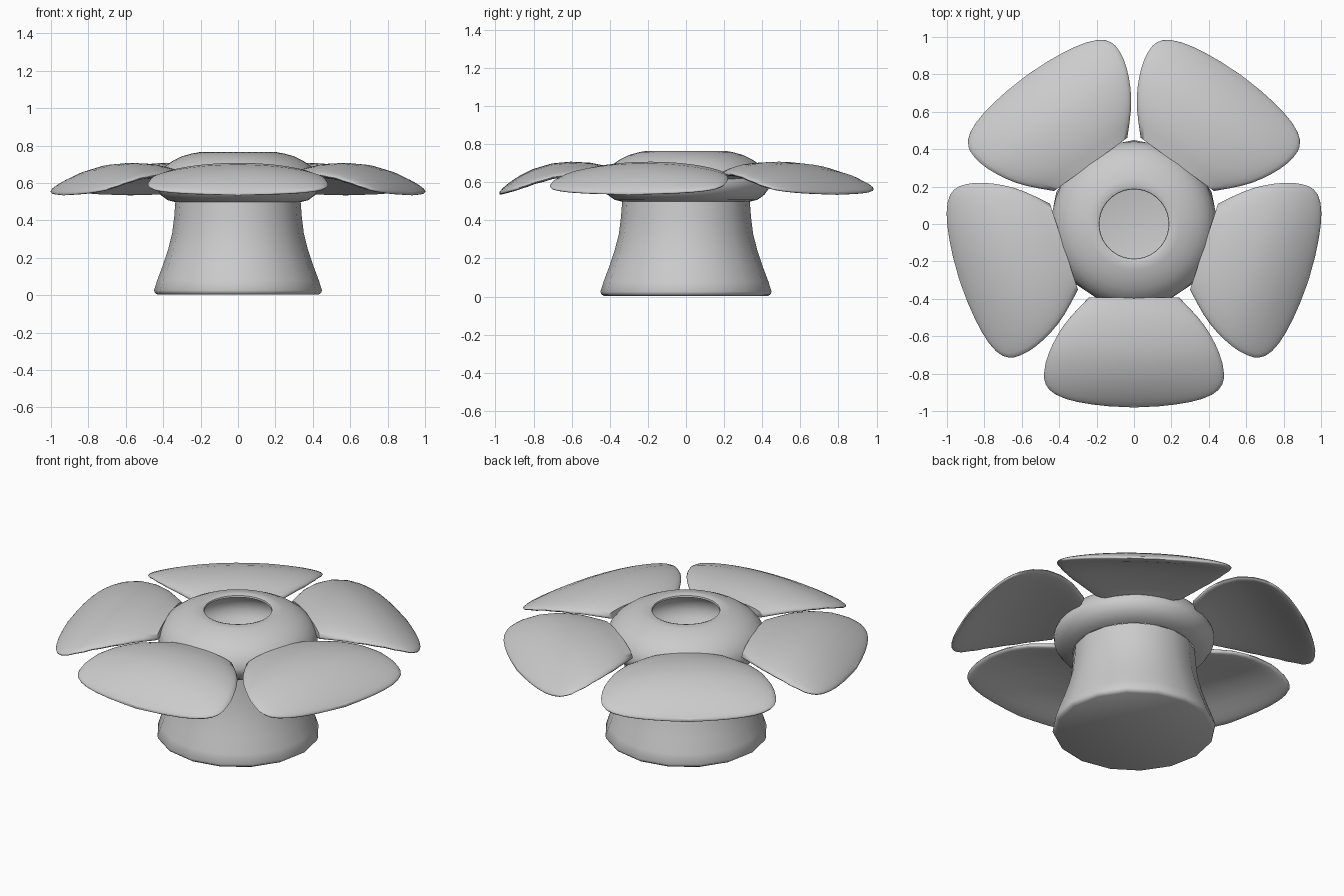
import bpy, bmesh, math
from mathutils import Matrix

if "Cube" in bpy.data.objects:
    bpy.data.objects.remove(bpy.data.objects["Cube"])


def finish(name, bm, angle=40):
    bmesh.ops.remove_doubles(bm, verts=bm.verts, dist=1e-5)
    bmesh.ops.recalc_face_normals(bm, faces=bm.faces)
    mesh = bpy.data.meshes.new(name)
    bm.to_mesh(mesh)
    bm.free()
    ob = bpy.data.objects.new(name, mesh)
    bpy.context.collection.objects.link(ob)
    bpy.ops.object.select_all(action='DESELECT')
    ob.select_set(True)
    bpy.context.view_layer.objects.active = ob
    bpy.ops.object.shade_smooth_by_angle(angle=math.radians(angle))
    return ob


def loft(bm, rings, cap_start=True, cap_end=True):
    # bridge equal-length closed rings of points, optionally capping the ends
    loops = [[bm.verts.new(p) for p in ring] for ring in rings]
    n = len(loops[0])
    for a, b in zip(loops, loops[1:]):
        for i in range(n):
            j = (i + 1) % n
            bm.faces.new((a[i], a[j], b[j], b[i]))
    if cap_start:
        bm.faces.new(loops[0])
    if cap_end:
        bm.faces.new(loops[-1])


def lathe(name, profile, segs, cap_start, cap_end):
    bm = bmesh.new()
    angles = [2 * math.pi * i / segs for i in range(segs)]
    loft(bm, [[(r * math.cos(a), r * math.sin(a), z) for a in angles] for r, z in profile],
         cap_start, cap_end)
    return finish(name, bm)


def lerp(table, x):
    for (x0, y0), (x1, y1) in zip(table, table[1:]):
        if x <= x1:
            t = (x - x0) / (x1 - x0)
            return y0 + (y1 - y0) * t
    return table[-1][1]


# flared hollow stem, closed at the bottom
lathe("stem", [(0.43, 0.003), (0.444, 0.012), (0.449, 0.026), (0.432, 0.08), (0.402, 0.16),
               (0.375, 0.24), (0.352, 0.33), (0.341, 0.42), (0.335, 0.5)], 16, True, False)

# rounded hollow hub: outer shell over the rim, then the inner wall back down
lathe("hub", [(0.335, 0.498), (0.375, 0.508), (0.412, 0.535), (0.437, 0.57), (0.441, 0.605),
              (0.422, 0.65), (0.39, 0.69), (0.35, 0.718), (0.30, 0.743), (0.245, 0.758),
              (0.205, 0.765), (0.187, 0.758), (0.185, 0.748), (0.21, 0.738), (0.25, 0.726),
              (0.30, 0.705), (0.345, 0.67), (0.37, 0.63), (0.375, 0.585), (0.36, 0.545),
              (0.335, 0.51)], 40, False, False)

# petal stations: distance from the centre and half width
OUTLINE = [(0.39, 0.242), (0.45, 0.3), (0.5, 0.345),
           (0.55, 0.383), (0.6, 0.413), (0.65, 0.438), (0.7, 0.458), (0.75, 0.473),
           (0.8, 0.48), (0.84, 0.48), (0.87, 0.472), (0.9, 0.453), (0.925, 0.418),
           (0.945, 0.365), (0.958, 0.3), (0.967, 0.22), (0.973, 0.13), (0.976, 0.02)]
ARCH = [(0.33, 0.63), (0.4, 0.65), (0.5, 0.67), (0.6, 0.675), (0.7, 0.666),
        (0.8, 0.637), (0.87, 0.604), (0.92, 0.576), (0.976, 0.542)]


def petal(name, angle):
    bm = bmesh.new()
    rings = []
    for r, w in OUTLINE:
        q = min(r / 0.976, 1)
        thick = 0.033 * math.sqrt(max(0.06, 1 - q ** 14))
        droop = 0.2 * (1 - q ** 8)
        ring = []
        for i in range(36):
            a = 2 * math.pi * i / 36
            c, s = math.cos(a), math.sin(a)
            y = w * math.copysign(abs(c) ** 0.85, c)
            bow = 0.004 - 0.12 * q ** 4 * y * y      # gently rounded tip edge
            z = thick * math.copysign(abs(s) ** 0.85, s)
            ring.append((r + bow, y, lerp(ARCH, r) - droop * y * y + z))
        rings.append(ring)
    loft(bm, rings)
    bm.transform(Matrix.Rotation(angle, 4, 'Z'))
    return finish(name, bm, 60)


# five petals around the hub
for k in range(5):
    petal(f"petal_{k + 1}", math.radians(-90 + 72 * k))
